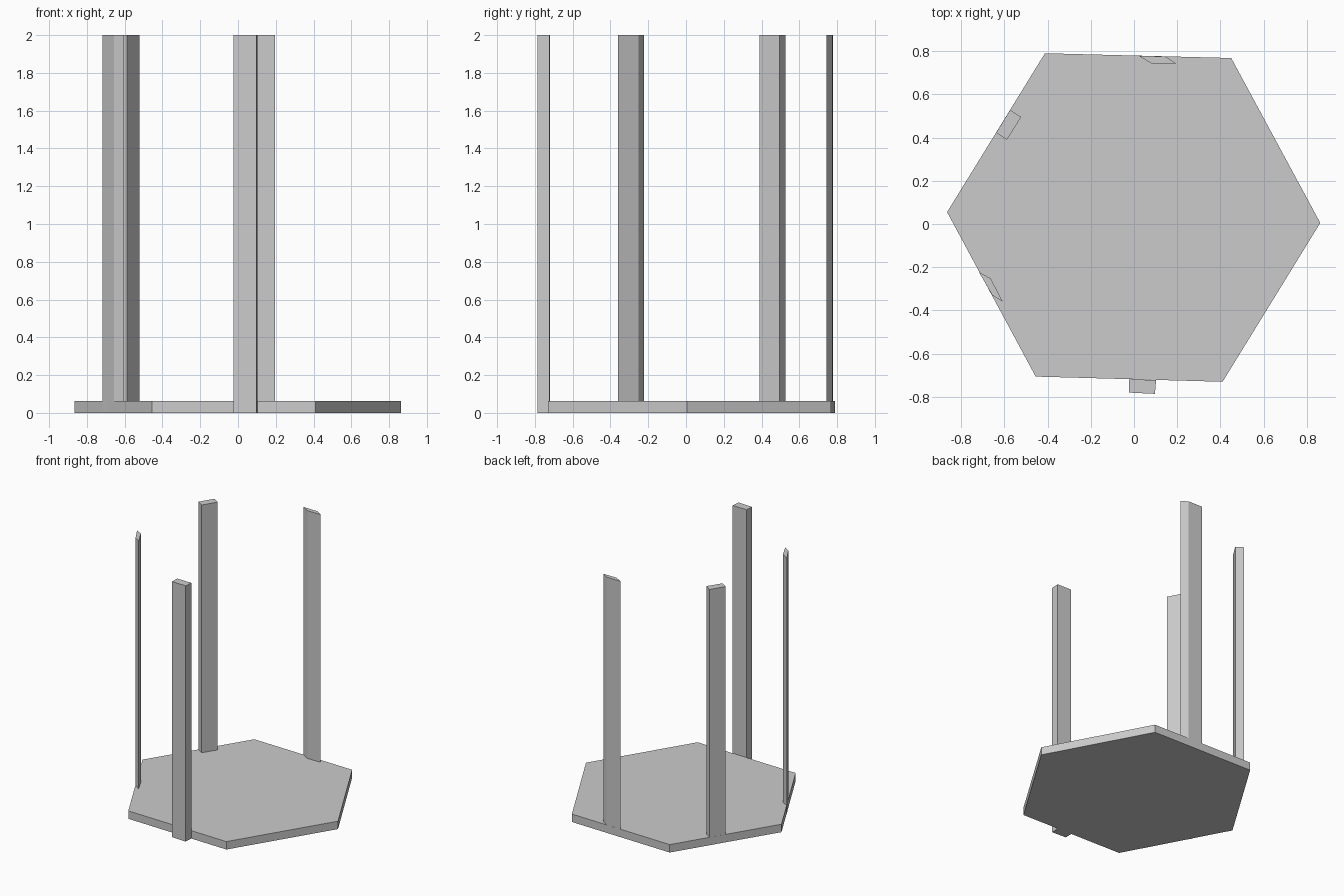
import bpy
import bmesh

cube = bpy.data.objects.get("Cube")
if cube:
    bpy.data.objects.remove(cube, do_unlink=True)

# One pale grey for the whole model
grey = bpy.data.materials.new("pale_grey")
grey.use_nodes = True
colour = (0.6, 0.6, 0.6, 1)
grey.diffuse_color = colour
for node in grey.node_tree.nodes:
    if node.type == 'BSDF_PRINCIPLED':
        node.inputs["Base Color"].default_value = colour


def prism(name, outline, height):
    """Extrude a flat outline up from the ground."""
    bm = bmesh.new()
    face = bm.faces.new([bm.verts.new((x, y, 0)) for x, y in outline])
    top = bmesh.ops.extrude_face_region(bm, geom=[face], use_keep_orig=True)
    moved = [v for v in top["geom"] if isinstance(v, bmesh.types.BMVert)]
    bmesh.ops.translate(bm, verts=moved, vec=(0, 0, height))
    bmesh.ops.recalc_face_normals(bm, faces=bm.faces[:])
    mesh = bpy.data.meshes.new(name)
    bm.to_mesh(mesh)
    bm.free()
    mesh.materials.append(grey)
    obj = bpy.data.objects.new(name, mesh)
    bpy.context.scene.collection.objects.link(obj)
    return obj


# Slightly irregular hexagonal floor plate
prism("floor_plate", [(-0.412, 0.79), (0.45, 0.768), (0.862, 0.005),
                      (0.41, -0.73), (-0.455, -0.706), (-0.865, 0.055)], 0.062)

# Four tall posts standing on the rim
posts = {
    "front_post": [(-0.022, -0.719), (-0.024, -0.78), (0.097, -0.786), (0.102, -0.722)],
    "front_right_post": [(-0.718, -0.222), (-0.663, -0.252), (-0.607, -0.36), (-0.656, -0.329)],
    "back_right_post": [(-0.573, 0.528), (-0.522, 0.495), (-0.588, 0.39), (-0.638, 0.422)],
    "back_post": [(0.022, 0.778), (0.08, 0.743), (0.195, 0.743), (0.145, 0.775)],
}
for name, outline in posts.items():
    prism(name, outline, 2)
